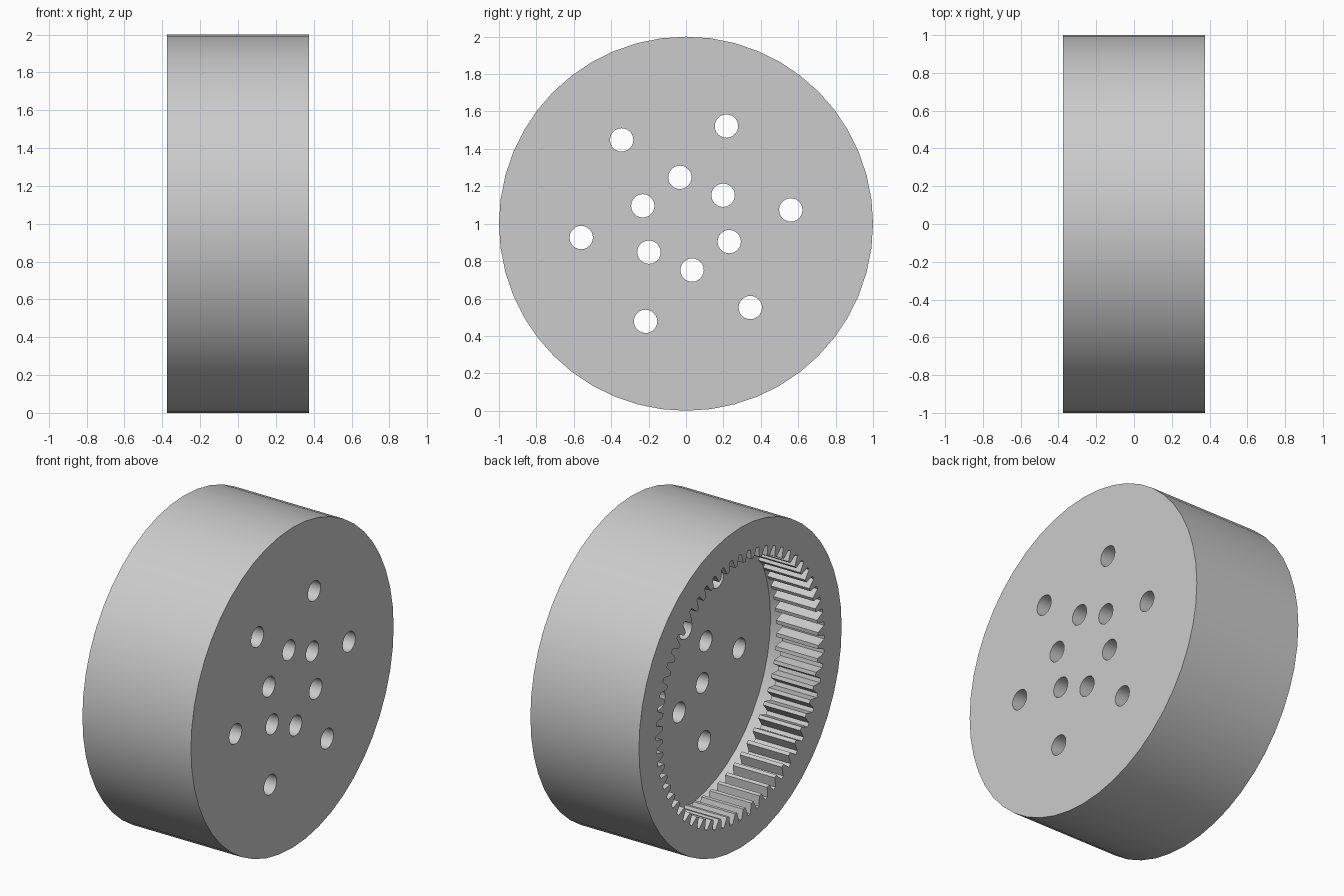
import bpy, bmesh
from math import sin, cos, tau, radians
from mathutils import Matrix

if "Cube" in bpy.data.objects:
    bpy.data.objects.remove(bpy.data.objects["Cube"])

# Main dimensions: the axis runs along x, the toothed end opens at -x
HALF_WIDTH = 0.375
TEETH_END = HALF_WIDTH - 0.46
FLOOR = HALF_WIDTH - 0.35
RADIUS, ROOT, TIP, GROOVE = 1.0, 0.83, 0.77, 0.87
TEETH = 60

steel = bpy.data.materials.new("light_grey_metal")
steel.use_nodes = True
grey = (0.6, 0.6, 0.6, 1)
steel.diffuse_color = grey
steel.node_tree.nodes["Principled BSDF"].inputs["Base Color"].default_value = grey

# Turns the drawing plane so that its x, y, z become y, z, x
TO_AXIS = Matrix(((0, 0, 1, 0), (1, 0, 0, 0), (0, 1, 0, 0), (0, 0, 0, 1)))


def circle(r, sides, cx=0, cy=0):
    return [(cx + r * cos(tau * i / sides), cy + r * sin(tau * i / sides))
            for i in range(sides)]


def hole_ring(count, ring_radius, start):
    angles = [radians(start) + tau * i / count for i in range(count)]
    return [circle(0.0625, 24, ring_radius * cos(a), ring_radius * sin(a)) for a in angles]


def tooth_outline():
    tooth = [(-0.14, ROOT), (0.14, ROOT), (0.36, TIP), (0.64, TIP)]
    return [(r * cos(tau * (i + f) / TEETH), r * sin(tau * (i + f) / TEETH))
            for i in range(TEETH) for f, r in tooth]


def slab(name, loops, x0, x1):
    """Extrude an outline with cut-outs between two positions on the axis."""
    curve = bpy.data.curves.new(name + "_outline", "CURVE")
    curve.dimensions = "2D"
    curve.fill_mode = "BOTH"
    curve.extrude = (x1 - x0) / 2
    for loop in loops:
        spline = curve.splines.new("POLY")
        spline.points.add(len(loop) - 1)
        for point, (u, v) in zip(spline.points, loop):
            point.co = (u, v, 0, 1)
        spline.use_cyclic_u = True
    outline = bpy.data.objects.new(name + "_outline", curve)
    mesh = bpy.data.meshes.new_from_object(outline)
    bpy.data.objects.remove(outline)
    bpy.data.curves.remove(curve)

    bm = bmesh.new()
    bm.from_mesh(mesh)
    bmesh.ops.remove_doubles(bm, verts=bm.verts, dist=0.0005)
    bm.transform(Matrix.Translation(((x0 + x1) / 2, 0, 1)) @ TO_AXIS)
    bmesh.ops.recalc_face_normals(bm, faces=bm.faces)
    bm.to_mesh(mesh)
    bm.free()

    mesh.name = name
    mesh.materials.clear()
    mesh.materials.append(steel)
    obj = bpy.data.objects.new(name, mesh)
    bpy.context.scene.collection.objects.link(obj)
    bpy.ops.object.select_all(action="DESELECT")
    obj.select_set(True)
    bpy.context.view_layer.objects.active = obj
    bpy.ops.object.shade_smooth_by_angle(angle=radians(30))
    return obj


rim = circle(RADIUS, 48)

# Internal gear ring at the open end
slab("toothed_ring", [rim, tooth_outline()], -HALF_WIDTH, TEETH_END)

# Relief groove behind the teeth
slab("relief_ring", [rim, circle(GROOVE, 48)], TEETH_END, FLOOR)

# Thick end plate with two rings of bolt holes
holes = hole_ring(6, 0.565, 7.5) + hole_ring(6, 0.25, 37.5)
slab("end_plate", [rim] + holes, FLOOR, HALF_WIDTH)
